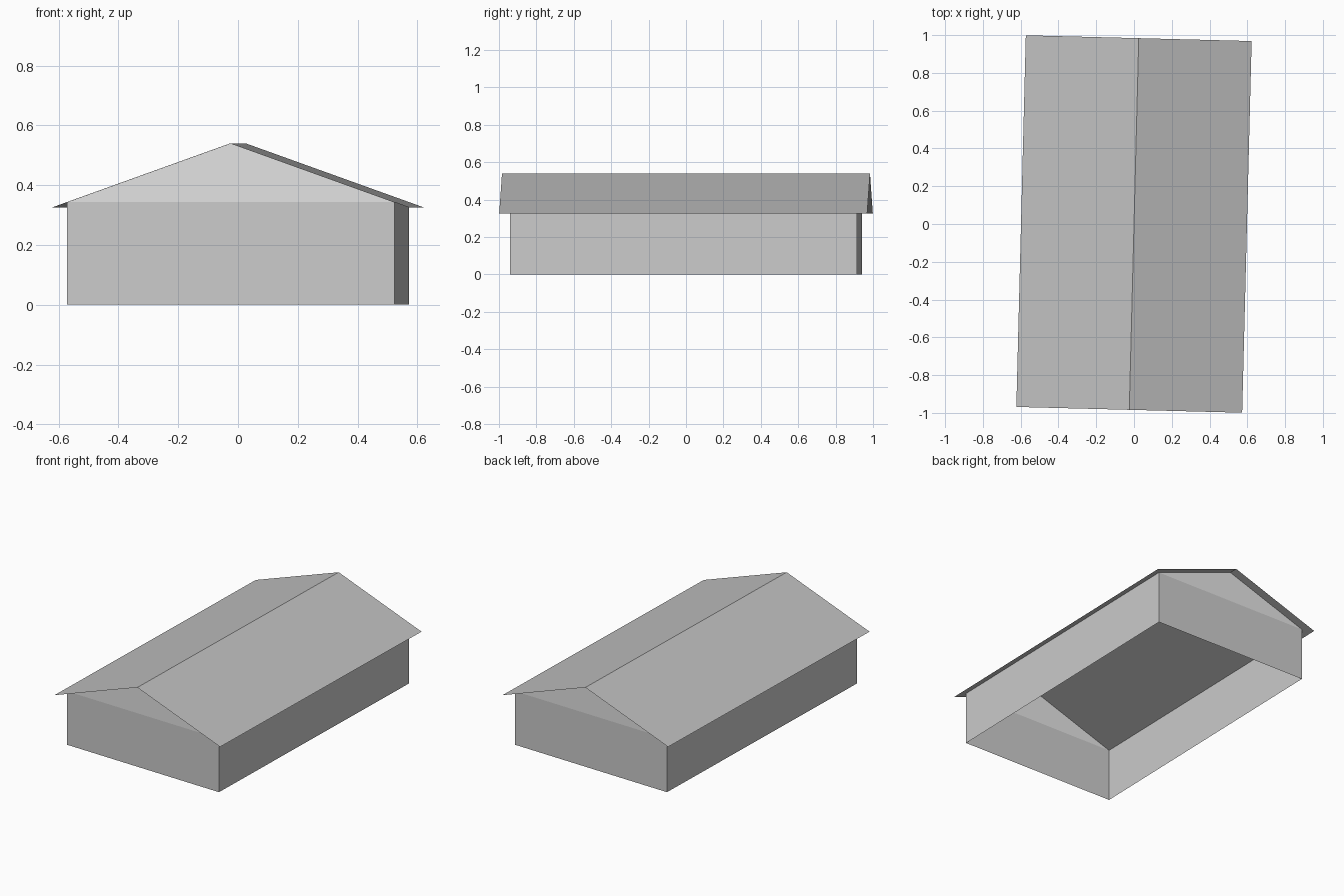
import bpy
import bmesh
import math
from mathutils import Matrix

cube = bpy.data.objects.get("Cube")
if cube:
    bpy.data.objects.remove(cube, do_unlink=True)

TURN = Matrix.Rotation(math.radians(-1.46), 4, 'Z')
HALF_W, HALF_L = 0.548, 0.928      # wall footprint
EAVE_X, EAVE_Y = 0.598, 0.984      # roof footprint
EAVE_Z, RIDGE_Z = 0.325, 0.54
WALL_Z = RIDGE_Z - (RIDGE_Z - EAVE_Z) * HALF_W / EAVE_X


def material(name, grey):
    mat = bpy.data.materials.new(name)
    mat.use_nodes = True
    color = (grey, grey, grey, 1)
    mat.diffuse_color = color
    mat.node_tree.nodes["Principled BSDF"].inputs["Base Color"].default_value = color
    return mat


def sheet(name, polygons, mat):
    """Thin surface made from a few polygons, turned to the building's heading."""
    bm = bmesh.new()
    for polygon in polygons:
        bm.faces.new([bm.verts.new(p) for p in polygon])
    bmesh.ops.remove_doubles(bm, verts=bm.verts, dist=0.0001)
    bm.transform(TURN)
    mesh = bpy.data.meshes.new(name)
    bm.to_mesh(mesh)
    bm.free()
    mesh.materials.append(mat)
    obj = bpy.data.objects.new(name, mesh)
    bpy.context.collection.objects.link(obj)
    return obj


wall_mat = material("wall grey", 0.60)
gable_mat = material("gable light grey", 0.77)
roof_mat = material("roof grey", 0.53)

# Walls: an open ring with no floor
corners = [(-HALF_W, -HALF_L), (HALF_W, -HALF_L), (HALF_W, HALF_L), (-HALF_W, HALF_L)]
sides = zip(corners, corners[1:] + corners[:1])
sheet("walls", [[(*a, 0), (*b, 0), (*b, WALL_Z), (*a, WALL_Z)] for a, b in sides], wall_mat)

# Gable triangles, flush with the end walls
for name, s in (("front_gable", 1), ("back_gable", -1)):
    y = -s * HALF_L
    sheet(name, [[(-s * HALF_W, y, WALL_Z), (s * HALF_W, y, WALL_Z), (0, y, RIDGE_Z)]], gable_mat)

# Roof: two thin slopes meeting at the ridge
sheet("roof", [[(s * EAVE_X, -s * EAVE_Y, EAVE_Z), (s * EAVE_X, s * EAVE_Y, EAVE_Z),
                (0, s * EAVE_Y, RIDGE_Z), (0, -s * EAVE_Y, RIDGE_Z)] for s in (1, -1)], roof_mat)
